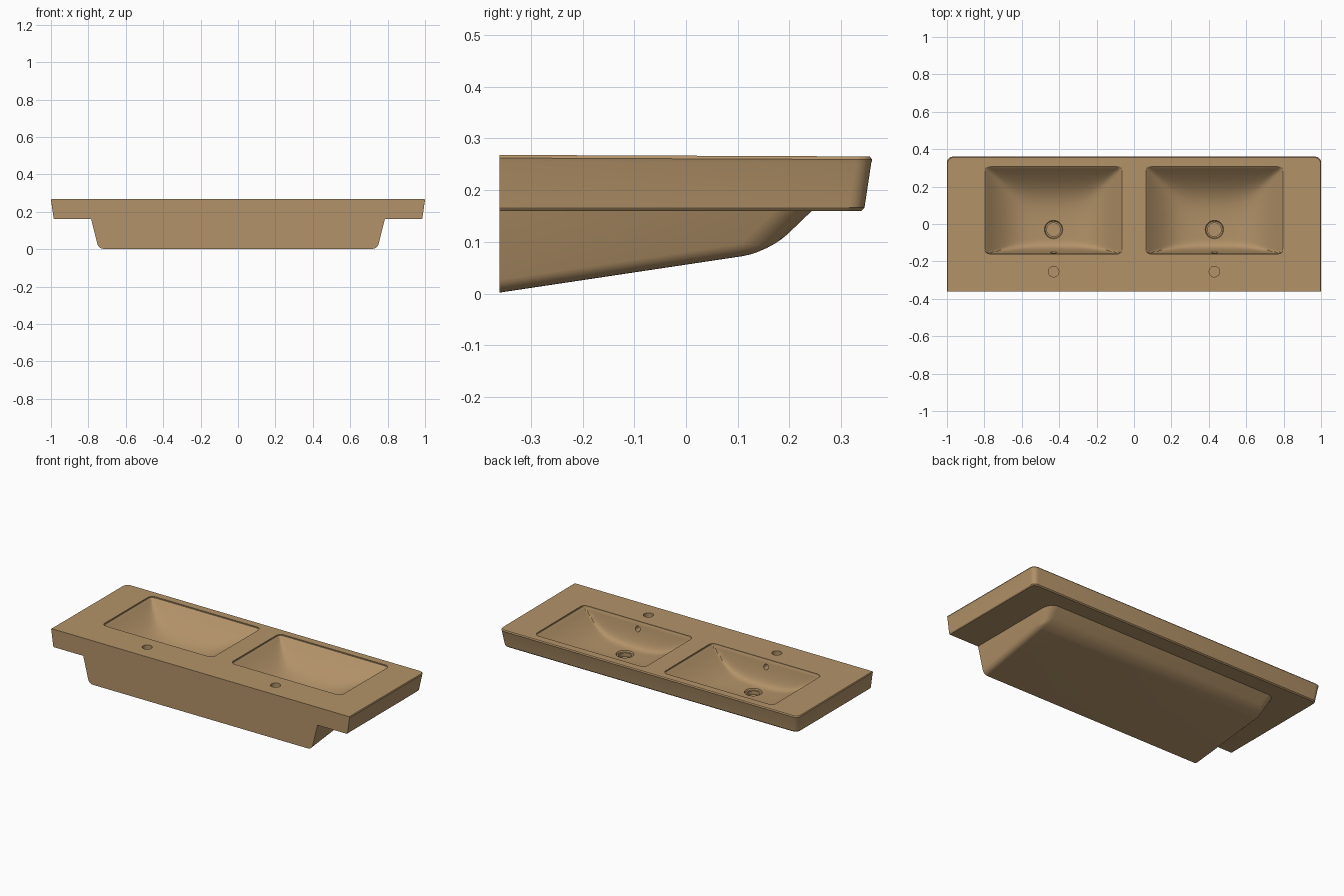
import bpy, bmesh, math
from mathutils import Matrix, Vector

cube = bpy.data.objects.get("Cube")
if cube:
    bpy.data.objects.remove(cube, do_unlink=True)

clay = bpy.data.materials.new("tan ceramic")
clay.use_nodes = True
COLOUR = (0.45, 0.29, 0.14, 1)
clay.diffuse_color = COLOUR
clay.node_tree.nodes["Principled BSDF"].inputs["Base Color"].default_value = COLOUR

TOP = 0.268
WALL = -0.36


def make_object(name, bm):
    bmesh.ops.recalc_face_normals(bm, faces=bm.faces[:])
    mesh = bpy.data.meshes.new(name)
    bm.to_mesh(mesh)
    bm.free()
    mesh.materials.append(clay)
    obj = bpy.data.objects.new(name, mesh)
    bpy.context.collection.objects.link(obj)
    return obj


def loft(name, rings):
    """Skin a list of equal point loops and cap both ends."""
    bm = bmesh.new()
    loops = [[bm.verts.new(p) for p in ring] for ring in rings]
    count = len(loops[0])
    for a, b in zip(loops, loops[1:]):
        for i in range(count):
            j = (i + 1) % count
            bm.faces.new((a[i], a[j], b[j], b[i]))
    bm.faces.new(loops[0][::-1])
    bm.faces.new(loops[-1])
    return make_object(name, bm)


def outline(x0, x1, y0, y1, r_low, r_high, edge_cuts=1, arc=5):
    """Rounded rectangle in plan, with separate radii for low-y and high-y corners."""
    pts = []
    corners = ((x1, y1, -1, -1, r_high, 0), (x0, y1, 1, -1, r_high, 90),
               (x0, y0, 1, 1, r_low, 180), (x1, y0, -1, 1, r_low, 270))
    for x, y, sx, sy, r, start in corners:
        steps = arc if r else 0
        for i in range(steps + 1):
            a = math.radians(start + 90 * i / max(steps, 1))
            pts.append(Vector((x + sx * r + r * math.cos(a), y + sy * r + r * math.sin(a))))
    result = []
    for a, b in zip(pts, pts[1:] + pts[:1]):
        cuts = edge_cuts if (b - a).length > 0.2 else 1
        result += [a.lerp(b, k / cuts) for k in range(cuts)]
    return result


def cylinder(name, loc, r1, r2, depth, turn=0):
    bm = bmesh.new()
    bmesh.ops.create_cone(bm, cap_ends=True, segments=32, radius1=r1, radius2=r2, depth=depth,
                          matrix=Matrix.Translation(loc) @ Matrix.Rotation(turn, 4, 'X'))
    return make_object(name, bm)


def apply_modifier(obj, mod):
    bpy.ops.object.select_all(action='DESELECT')
    bpy.context.view_layer.objects.active = obj
    obj.select_set(True)
    bpy.ops.object.modifier_apply(modifier=mod.name)


def combine(obj, tool, operation):
    mod = obj.modifiers.new(operation.lower(), 'BOOLEAN')
    mod.operation, mod.solver, mod.object = operation, 'EXACT', tool
    apply_modifier(obj, mod)
    bpy.data.objects.remove(tool, do_unlink=True)


# Countertop slab: flat against the wall, flaring slightly upward
slab_rings = []
for hx, y1, z in ((0.981, 0.339, 0.16), (0.986, 0.345, 0.166),
                  (0.998, 0.358, 0.255), (1.0, 0.36, 0.262), (0.997, 0.355, TOP)):
    fall = 0.003 if z > 0.2 else 0
    slab_rings.append([(p.x, p.y, z - fall * (p.y - WALL) / 0.72)
                       for p in outline(-hx, hx, WALL, y1, 0, 0.03)])
basin = loft("double_washbasin", slab_rings)


# Underside body: tapered wedge, softened along the bottom and the front
def body_section(y, z):
    return 0.745 + 0.25 * z, y, z


side = [body_section(*p) for p in ((WALL, 0.002), (0.16, 0.08), (0.285, 0.2), (WALL, 0.2))]
bm = bmesh.new()
left = [bm.verts.new(p) for p in side]
right = [bm.verts.new((-x, y, z)) for x, y, z in side]
bm.faces.new(left)
bm.faces.new(right[::-1])
for i in range(4):
    j = (i + 1) % 4
    bm.faces.new((left[i], right[i], right[j], left[j]))
weight = bm.edges.layers.float.new("bevel_weight_edge")
soft_edges = [(left[1], right[1], 1.0)]
for s in (left, right):
    soft_edges += [(s[0], s[1], 0.5), (s[1], s[2], 1.0)]
for a, b, w in soft_edges:
    bm.edges.get((a, b))[weight] = w
body = make_object("underside_body", bm)
bevel = body.modifiers.new("soft edges", 'BEVEL')
bevel.limit_method, bevel.width, bevel.segments = 'WEIGHT', 0.05, 6
apply_modifier(body, bevel)
combine(basin, body, 'UNION')


# Bowls: steep behind the tap, long curved slope to the front, dished sides
def bowl_depth(dx, y):
    def ease(t, power):
        return max(0.02, 1 - (1 - min(max(t, 0), 1)) ** power)
    parts = (ease((0.37 - abs(dx)) / 0.37, 2.2), ease((0.31 - y) / 0.33, 2.0),
             ease((y + 0.16) / 0.09, 3.0))
    return 0.18 * sum(p ** -6 for p in parts) ** (-1 / 6)


RINGS = 26
for side_x in (-0.43, 0.43):
    drain = Vector((side_x, -0.03))
    rim = outline(side_x - 0.37, side_x + 0.37, -0.16, 0.31, 0.03, 0.03, 18)
    rings = [[(p.x, p.y, 0.32) for p in rim]]
    for k in range(RINGS):
        t = 1 - 0.98 * (k / (RINGS - 1)) ** 1.4
        ring = [drain.lerp(p, t) for p in rim]
        rings.append([(p.x, p.y, 0.266 - (0.006 if k == 0 else max(0.006, bowl_depth(p.x - side_x, p.y))))
                      for p in ring])
    combine(basin, loft("bowl_cutter", rings), 'DIFFERENCE')

    # Drain recess, tap hole and overflow hole
    for tool in (cylinder("drain_seat", (side_x, -0.03, 0.121), 0.045, 0.058, 0.026),
                 cylinder("drain_hole", (side_x, -0.03, 0.11), 0.036, 0.036, 0.05),
                 cylinder("tap_hole", (side_x, -0.255, 0.26), 0.028, 0.028, 0.14),
                 cylinder("overflow_hole", (side_x, -0.16, 0.222), 0.016, 0.016, 0.06, math.pi / 2)):
        combine(basin, tool, 'DIFFERENCE')

# Smooth the curved areas, keep the rims crisp
bpy.ops.object.select_all(action='DESELECT')
bpy.context.view_layer.objects.active = basin
basin.select_set(True)
bpy.ops.object.shade_smooth_by_angle(angle=math.radians(25))
